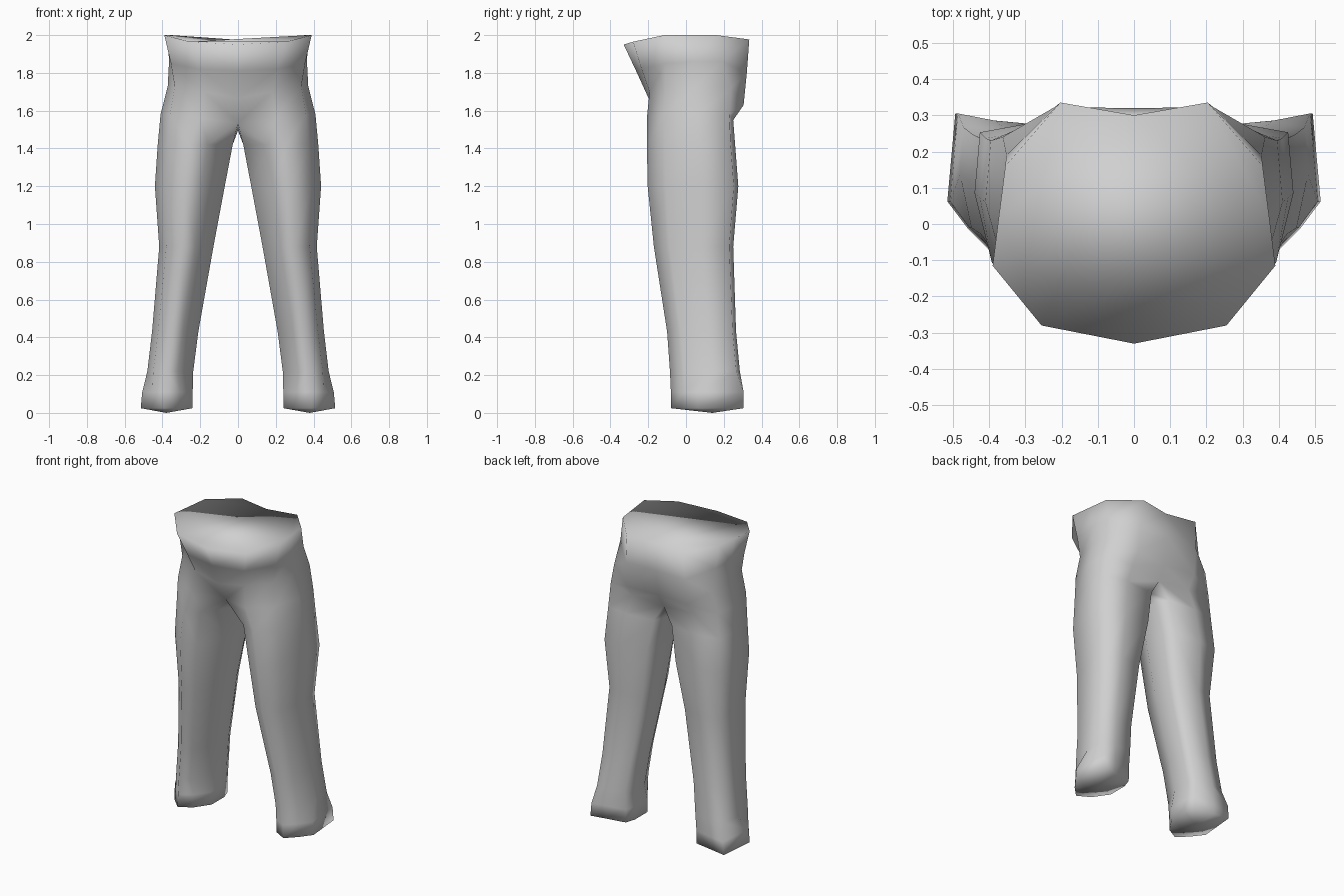
import bpy, bmesh

if "Cube" in bpy.data.objects:
    bpy.data.objects.remove(bpy.data.objects["Cube"])

grey = bpy.data.materials.new("plain grey")
grey.diffuse_color = (0.63, 0.63, 0.63, 1)
grey.use_nodes = True
grey.node_tree.nodes["Principled BSDF"].inputs["Base Color"].default_value = grey.diffuse_color

# leg cross-section: 9 points as (inner-to-outer, front-to-back) fractions
LEG = [(.33, .08), (.58, 0), (.87, .2), (1, .6), (.96, .95), (.6, 1), (.1, .97), (0, .82), (0, .5)]
FOOT = [(.25, .12), (.55, 0), (.8, .18), (1, .37), (.92, 1), (.55, .95), (.08, .89), (0, .72), (0, .38)]
N = len(LEG)

# leg levels: height, inner x, outer x, front y, back y
LEVELS = [
    (.025, .24, .515, -.08, .305, FOOT),
    (.11, .24, .507, -.08, .305, FOOT),
    (.22, .237, .48, -.085, .285, LEG),
    (.43, .21, .455, -.10, .265, LEG),
    (.88, .13, .417, -.17, .25, LEG),
    (1.2, .07, .44, -.203, .277, LEG),
    (1.42, .028, .425, -.207, .26, LEG),
]
# crotch ring, its inner points lie on the centre plane
CROTCH = [(0, -.13, 1.535), (.2, -.207, 1.56), (.36, -.12, 1.58), (.41, .06, 1.58), (.395, .23, 1.58),
          (.22, .25, 1.55), (0, .235, 1.53), (0, .14, 1.495), (0, .02, 1.495)]
# half rings of the hips, from front centre to back centre
HIPS = [
    [(0, -.198, 1.665), (.18, -.193, 1.70), (.335, -.11, 1.73), (.372, .05, 1.73),
     (.362, .24, 1.72), (.22, .305, 1.63), (0, .285, 1.62)],
    [(0, -.264, 1.81), (.21, -.235, 1.82), (.355, -.11, 1.85), (.365, .05, 1.86),
     (.352, .19, 1.86), (.22, .322, 1.80), (0, .32, 1.80)],
    [(0, -.33, 1.95), (.255, -.28, 1.965), (.39, -.115, 2), (.373, .02, 2),
     (.355, .16, 2), (.203, .335, 1.977), (0, .30, 1.975)],
]

bm = bmesh.new()


def ring(points):
    return [bm.verts.new(p) for p in points]


def bridge(a, b, closed):
    n = min(len(a), len(b))
    for i in range(n if closed else n - 1):
        j = (i + 1) % n
        bm.faces.new((a[i], a[j], b[j], b[i]))


# one leg from the sole up to the crotch
rings = [ring([(xi + u * (xo - xi), yf + v * (yb - yf), z) for u, v in shape])
         for z, xi, xo, yf, yb, shape in LEVELS]
rings.append(ring(CROTCH))
for low, high in zip(rings, rings[1:]):
    bridge(low, high, True)

# slightly pointed sole
sole = bm.verts.new((.38, .14, 0))
for i in range(N):
    bm.faces.new((rings[0][(i + 1) % N], rings[0][i], sole))

# hips and waist cap
last = rings[-1]
for points in HIPS:
    new = ring(points)
    bridge(last, new, False)
    last = new
bm.faces.new(last)

# mirrored second half, joined along the centre
copy = bmesh.ops.duplicate(bm, geom=bm.verts[:] + bm.edges[:] + bm.faces[:])["geom"]
for v in copy:
    if isinstance(v, bmesh.types.BMVert):
        v.co.x = -v.co.x
bmesh.ops.remove_doubles(bm, verts=bm.verts[:], dist=.0005)
# one waist cap across both halves
seam = [e for e in bm.edges if len(e.link_faces) == 2 and
        all(abs(v.co.x) < 1e-5 and v.co.z > 1.94 for v in e.verts)]
bmesh.ops.dissolve_edges(bm, edges=seam, use_verts=False)
bmesh.ops.recalc_face_normals(bm, faces=bm.faces[:])
for f in bm.faces:
    f.smooth = True

mesh = bpy.data.meshes.new("trousers")
bm.to_mesh(mesh)
bm.free()
mesh.materials.append(grey)
bpy.context.collection.objects.link(bpy.data.objects.new("trousers", mesh))
